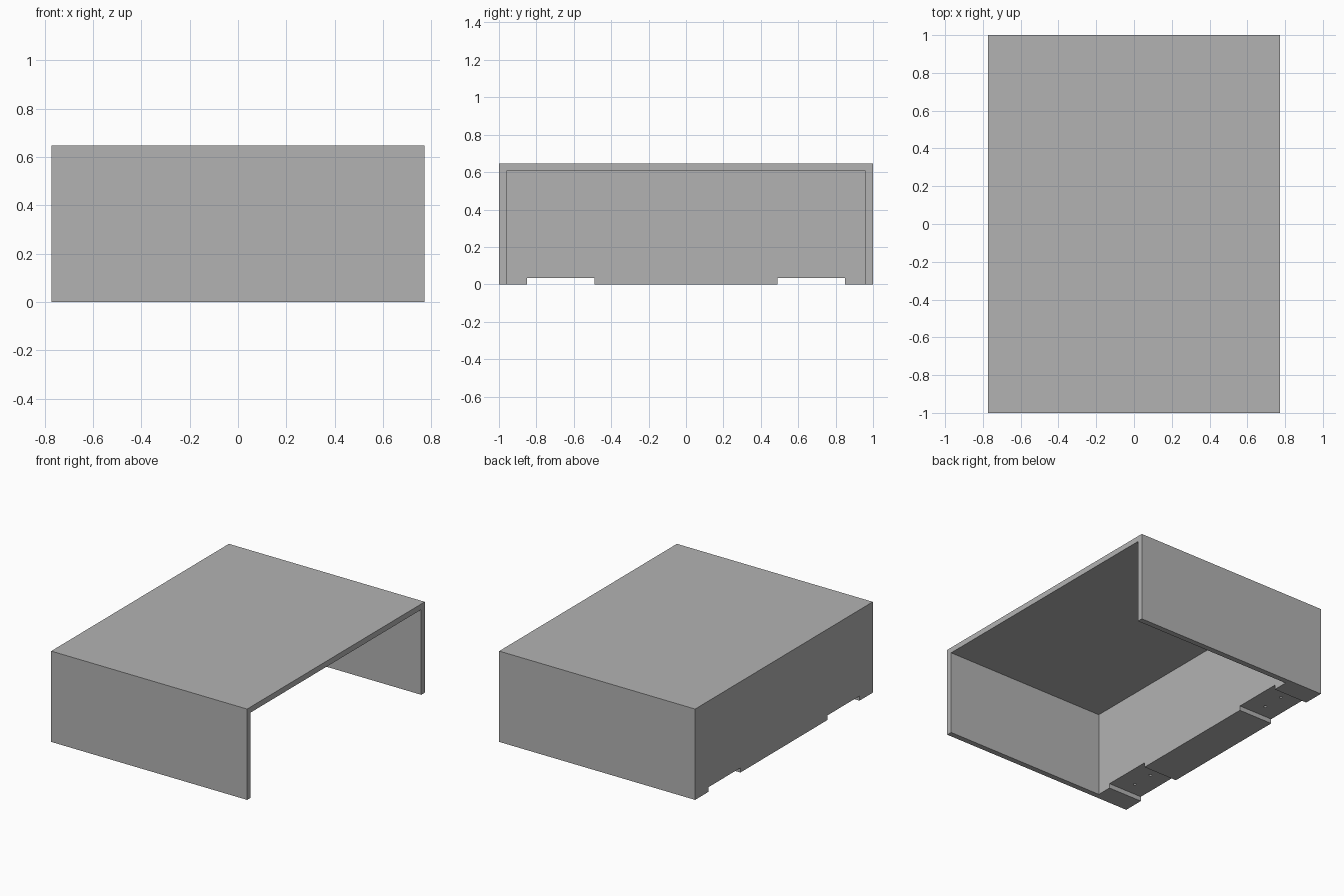
import bpy

HX, HY, H = 0.772, 1.0, 0.647      # half width, half length, height
SKIN, BACK = 0.04, 0.27            # thin panels, thick rear wall
NOTCH_H = 0.033

cube = bpy.data.objects.get("Cube")
if cube:
    bpy.data.objects.remove(cube, do_unlink=True)

grey = bpy.data.materials.new("plain_grey")
grey.use_nodes = True
colour = (0.45, 0.45, 0.45, 1)
grey.diffuse_color = colour
grey.node_tree.nodes["Principled BSDF"].inputs["Base Color"].default_value = colour


def box(name, lo, hi):
    """Box between two opposite corners."""
    bpy.ops.mesh.primitive_cube_add(size=1, location=[(a + b) / 2 for a, b in zip(lo, hi)])
    ob = bpy.context.object
    ob.name = name
    ob.scale = [b - a for a, b in zip(lo, hi)]
    bpy.ops.object.transform_apply(location=False, rotation=False, scale=True)
    ob.data.materials.append(grey)
    return ob


def cut(body, tool):
    """Subtract a hidden cutter from the body."""
    tool.hide_render = True
    tool.hide_set(True)
    tool.display_type = 'WIRE'
    mod = body.modifiers.new(tool.name, 'BOOLEAN')
    mod.operation = 'DIFFERENCE'
    mod.solver = 'EXACT'
    mod.object = tool
    bpy.context.view_layer.objects.active = body
    bpy.ops.object.modifier_apply(modifier=mod.name)
    bpy.data.objects.remove(tool, do_unlink=True)


# Outer shell, open below and on the +x side
shell = box("open_cover", (-HX, -HY, 0), (HX, HY, H))
cut(shell, box("cavity", (BACK - HX, SKIN - HY, -1), (HX + 1, HY - SKIN, H - SKIN)))

# Two notches under the thick wall, each with two blind screw holes
for side in (-1, 1):
    y = side * 0.67
    cut(shell, box("notch", (-HX - 1, y - 0.18, -1), (BACK - HX + 0.1, y + 0.18, NOTCH_H)))
    for step in (-0.08, 0.08):
        bpy.ops.mesh.primitive_cylinder_add(vertices=24, radius=0.01, depth=0.2,
                                            location=(BACK / 2 - HX, y + step, NOTCH_H))
        bpy.context.object.name = "screw_hole"
        cut(shell, bpy.context.object)
